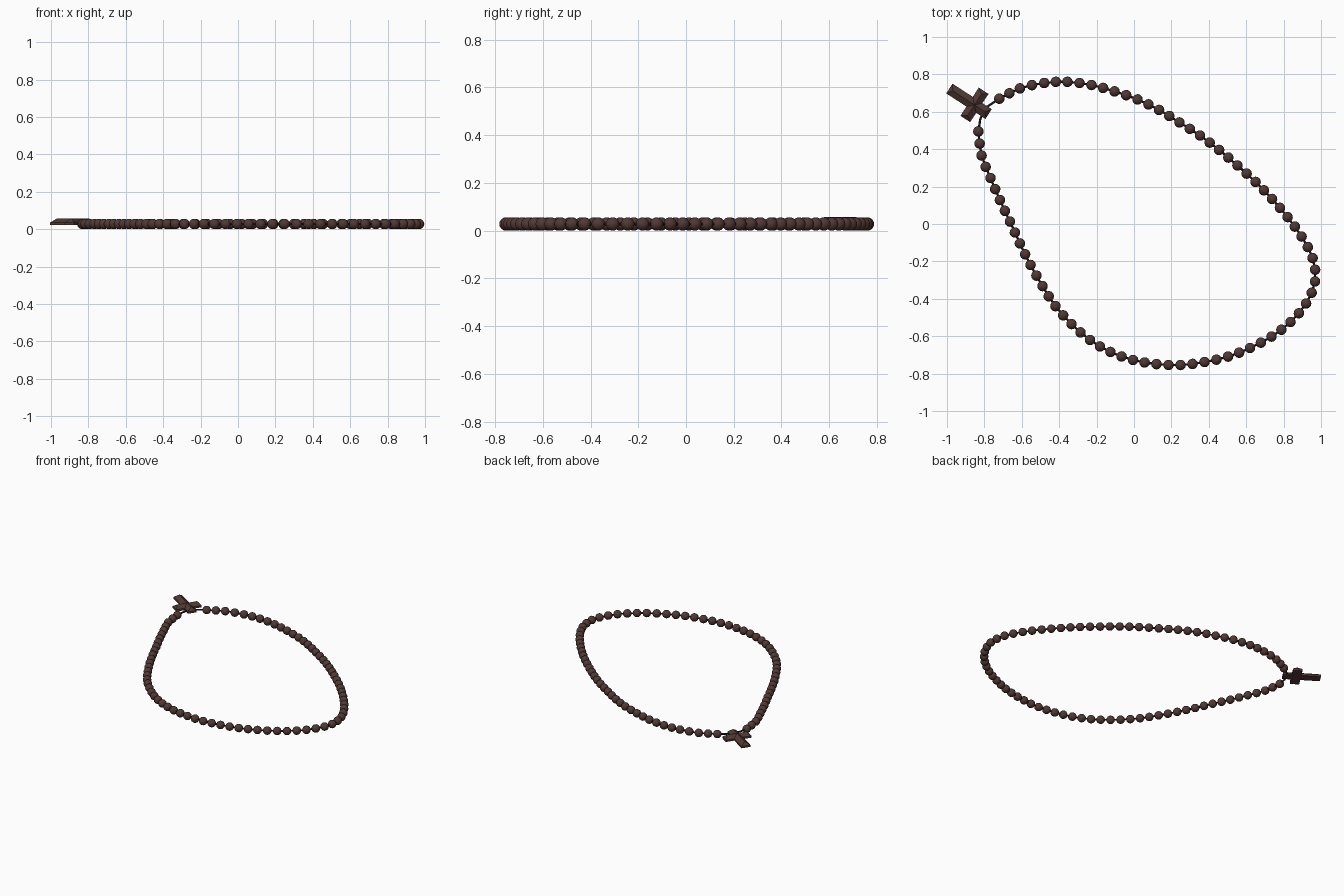
import bpy, bmesh, math
from mathutils import Vector, Matrix

if "Cube" in bpy.data.objects:
    bpy.data.objects.remove(bpy.data.objects["Cube"])

BEAD_R = 0.028

# Every second bead centre around the loop, seen from above
LOOP = [(-.72, .67), (-.61, .725), (-.48, .754), (-.356, .76), (-.227, .743), (-.104, .709),
        (.019, .666), (.134, .61), (.243, .543), (.353, .473), (.455, .396), (.553, .313),
        (.65, .225), (.738, .134), (.821, .037), (.896, -.067), (.955, -.182), (.968, -.307),
        (.92, -.425), (.837, -.524), (.735, -.602), (.62, -.663), (.503, -.709), (.377, -.738),
        (.249, -.754), (.12, -.749), (-.005, -.727), (-.126, -.684), (-.235, -.62),
        (-.334, -.535), (-.42, -.439), (-.489, -.332), (-.553, -.219), (-.61, -.104),
        (-.663, .013), (-.717, .128), (-.767, .246), (-.815, .366), (-.832, .495)]


def material(name, color):
    mat = bpy.data.materials.new(name)
    mat.diffuse_color = (*color, 1)
    mat.use_nodes = True
    mat.node_tree.nodes["Principled BSDF"].inputs["Base Color"].default_value = mat.diffuse_color
    return mat


def add_object(name, data, mat):
    obj = bpy.data.objects.new(name, data)
    bpy.context.collection.objects.link(obj)
    data.materials.append(mat)
    return obj


def mesh_object(name, bm, mat, smooth=False):
    mesh = bpy.data.meshes.new(name)
    bmesh.ops.recalc_face_normals(bm, faces=bm.faces)
    for f in bm.faces:
        f.smooth = smooth
    bm.to_mesh(mesh)
    bm.free()
    return add_object(name, mesh, mat)


wood = material("dark_wood", (0.08, 0.04, 0.035))
cord = material("black_cord", (0.012, 0.01, 0.01))

# Fill in the beads between the measured ones
keys = [Vector((x, y, BEAD_R)) for x, y in LOOP]
centres = []
for i, p in enumerate(keys):
    centres.append(p)
    if i + 1 < len(keys):
        before = keys[i - 1] if i else 2 * keys[0] - keys[1]
        after = keys[i + 2] if i + 2 < len(keys) else 2 * keys[-1] - keys[-2]
        centres.append((9 * (p + keys[i + 1]) - before - after) / 16)

# Beads, each with its poles on the cord
bm = bmesh.new()
for i, c in enumerate(centres):
    tangent = centres[min(i + 1, len(centres) - 1)] - centres[max(i - 1, 0)]
    turn = tangent.to_track_quat('Z', 'Y').to_matrix().to_4x4()
    bmesh.ops.create_uvsphere(bm, u_segments=20, v_segments=12, radius=BEAD_R,
                              matrix=Matrix.Translation(c) @ turn)
mesh_object("beads", bm, wood, smooth=True)

# Cord through the beads, both ends running into the cross
path = ([Vector((-.83, .615, .032)), Vector((-.785, .627, .03))] + centres
        + [Vector((-.822, .56, .03)), Vector((-.805, .6, .032))])
curve = bpy.data.curves.new("string", 'CURVE')
curve.dimensions = '3D'
curve.bevel_depth = 0.006
curve.bevel_resolution = 2
curve.use_fill_caps = True
spline = curve.splines.new('POLY')
spline.points.add(len(path) - 1)
for pt, p in zip(spline.points, path):
    pt.co = (*p, 1)
add_object("string", curve, cord)

# Cross pendant: four ridged arms with hipped ends meeting in valleys
W, BOTTOM, EAVE, RIDGE, HIP = 0.031, 0.022, 0.036, 0.057, 0.022
bm = bmesh.new()
for k, length in enumerate((0.16, 0.09, 0.09, 0.09)):
    rot = Matrix.Rotation(k * math.pi / 2, 3, 'Z')

    def vert(x, y, z):
        return bm.verts.new(rot @ Vector((x, y, z)))

    plan = [(W, -W), (length, -W), (length, W), (W, W)]
    a, b, c, d = [vert(x, y, EAVE) for x, y in plan]
    a0, b0, c0, d0 = [vert(x, y, BOTTOM) for x, y in plan]
    mid, mid0 = vert(0, 0, RIDGE), vert(0, 0, BOTTOM)
    tip = vert(length - HIP, 0, RIDGE)
    for face in ((a, b, tip, mid), (b, c, tip), (c, d, mid, tip),
                 (a0, b0, b, a), (b0, c0, c, b), (c0, d0, d, c),
                 (a0, mid0, d0, c0, b0)):
        bm.faces.new(face)
bmesh.ops.remove_doubles(bm, verts=bm.verts, dist=1e-4)
cross = mesh_object("cross_pendant", bm, wood)
cross.location = (-0.853, 0.637, 0)
cross.rotation_euler.z = math.radians(147)
